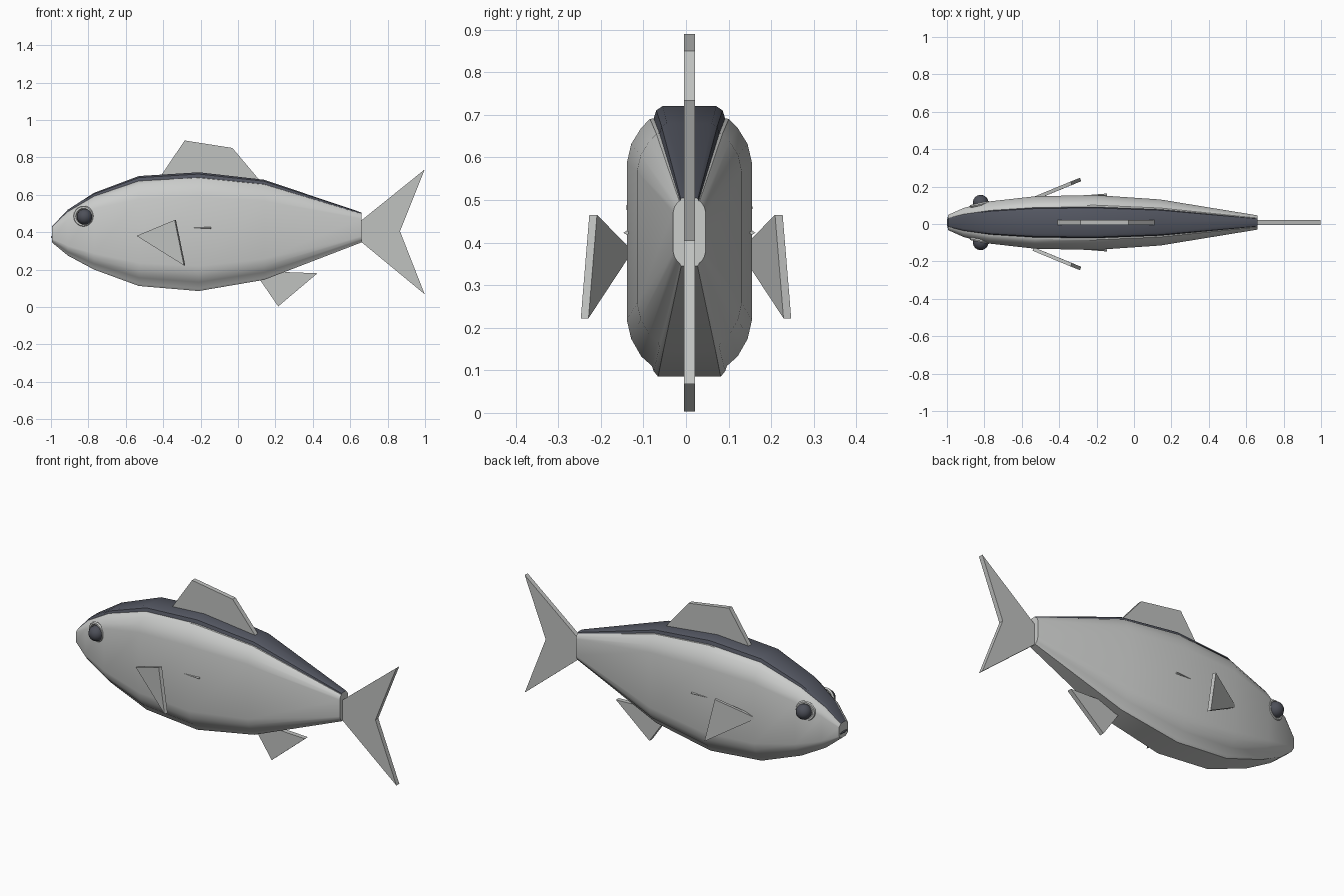
import bpy, bmesh, math
from mathutils import Vector

cube = bpy.data.objects.get("Cube")
if cube:
    bpy.data.objects.remove(cube, do_unlink=True)

CY = 0.008  # middle plane of the body


def material(name, rgb):
    m = bpy.data.materials.new(name)
    m.use_nodes = True
    m.diffuse_color = (*rgb, 1)
    m.node_tree.nodes["Principled BSDF"].inputs["Base Color"].default_value = (*rgb, 1)
    return m


SILVER = material("silver", (0.60, 0.61, 0.60))
FIN = material("fin grey", (0.53, 0.54, 0.53))
SLATE = material("slate back", (0.085, 0.092, 0.118))
DARK = material("eye dark", (0.075, 0.08, 0.10))


def finish(bm, name, mats, smooth=None):
    bmesh.ops.recalc_face_normals(bm, faces=bm.faces)
    mesh = bpy.data.meshes.new(name)
    bm.to_mesh(mesh)
    bm.free()
    ob = bpy.data.objects.new(name, mesh)
    bpy.context.collection.objects.link(ob)
    for m in mats:
        mesh.materials.append(m)
    if smooth:
        bpy.ops.object.select_all(action='DESELECT')
        ob.select_set(True)
        bpy.context.view_layer.objects.active = ob
        bpy.ops.object.shade_smooth_by_angle(angle=math.radians(smooth))
    return ob


def plate(name, points, offset, mat):
    """Flat outline given a thickness along the offset vector."""
    bm = bmesh.new()
    face = bm.faces.new([bm.verts.new(p) for p in points])
    ext = bmesh.ops.extrude_face_region(bm, geom=[face])
    moved = [g for g in ext["geom"] if isinstance(g, bmesh.types.BMVert)]
    bmesh.ops.translate(bm, vec=offset, verts=moved)
    return finish(bm, name, [mat])


# Body: one half profile (width share, height share) lofted along the stations
half = [(0, 1), (.43, 1), (.53, .985), (.57, .955), (.63, .953), (.77, .92),
        (.93, .86), (1, .79), (1, .21), (.93, .14), (.77, .075), (.60, .04),
        (.57, .02), (.50, 0), (0, 0)]
ring = half + [(-y, z) for y, z in half[-2:0:-1]]
# x, half width, bottom, top
stations = [(-.995, .040, .345, .43), (-.91, .078, .275, .52),
            (-.77, .113, .20, .61), (-.53, .140, .112, .70),
            (-.21, .147, .085, .72), (.14, .123, .145, .68),
            (.66, .038, .345, .505)]
bm = bmesh.new()
loops = [[bm.verts.new((x, CY + y * w, lo + z * (hi - lo))) for y, z in ring]
         for x, w, lo, hi in stations]
n = len(ring)
for a, b in zip(loops, loops[1:]):
    for i in range(n):
        j = (i + 1) % n
        f = bm.faces.new((a[i], a[j], b[j], b[i]))
        f.material_index = int(min(ring[i][1], ring[j][1]) > .954)
bm.faces.new(loops[0])
bm.faces.new(loops[-1])
finish(bm, "body", [SILVER, SLATE], 35)

# Fins on the middle plane
upright = {
    "dorsal_fin": [(-.42, .69), (-.285, .89), (-.03, .85), (.13, .66), (-.2, .66)],
    "anal_fin": [(.10, .17), (.215, .003), (.425, .18), (.16, .19)],
    "tail_fin": [(.65, .455), (.998, .735), (.866, .405), (.998, .068), (.65, .355)],
}
for name, pts in upright.items():
    plate(name, [(x, CY - .013, z) for x, z in pts], (0, .026, 0), FIN)

for side, label in ((1, "left"), (-1, "right")):
    flip = -side  # the fish swims along -x, its +y flank is the far side
    tag = "far" if side > 0 else "near"

    # Pectoral fin, splayed outwards towards the tail
    pts = [(-.535, .125, .38), (-.332, .209, .465), (-.282, .229, .222)]
    plate("pectoral_fin_" + tag, [(x, side * y, z) for x, y, z in pts],
          Vector((-.007, side * .018, 0)), FIN)

    # Eye ball
    bm = bmesh.new()
    bmesh.ops.create_uvsphere(bm, u_segments=16, v_segments=10, radius=.042)
    bmesh.ops.translate(bm, vec=(-.82, CY + side * .106, .482), verts=bm.verts)
    finish(bm, "eye_" + tag, [DARK], 40)

    # Eye rim
    bpy.ops.mesh.primitive_torus_add(major_segments=20, minor_segments=6,
                                     major_radius=.047, minor_radius=.009,
                                     location=(-.825, CY + side * .097, .485),
                                     rotation=(math.pi / 2, 0, side * .22))
    rim = bpy.context.object
    rim.name = "eye_rim_" + tag
    rim.data.materials.append(SILVER)
    bpy.ops.object.shade_smooth_by_angle(angle=math.radians(40))

    # Thin flank ridge
    bm = bmesh.new()
    bmesh.ops.create_cone(bm, segments=4, radius1=1, radius2=0, depth=2, cap_ends=True)
    for v in bm.verts:
        x, y, z = v.co
        v.co = (-.195 - z * .05, CY + side * .147 + y * .008, .423 + x * .005)
    finish(bm, "flank_ridge_" + tag, [FIN])

# Mouth: slim dark lips across the snout
bm = bmesh.new()
bmesh.ops.create_uvsphere(bm, u_segments=10, v_segments=6, radius=1)
for v in bm.verts:
    v.co = (-.988 + v.co.x * .012, CY + v.co.y * .042, .373 + v.co.z * .008)
finish(bm, "mouth", [DARK], 40)
